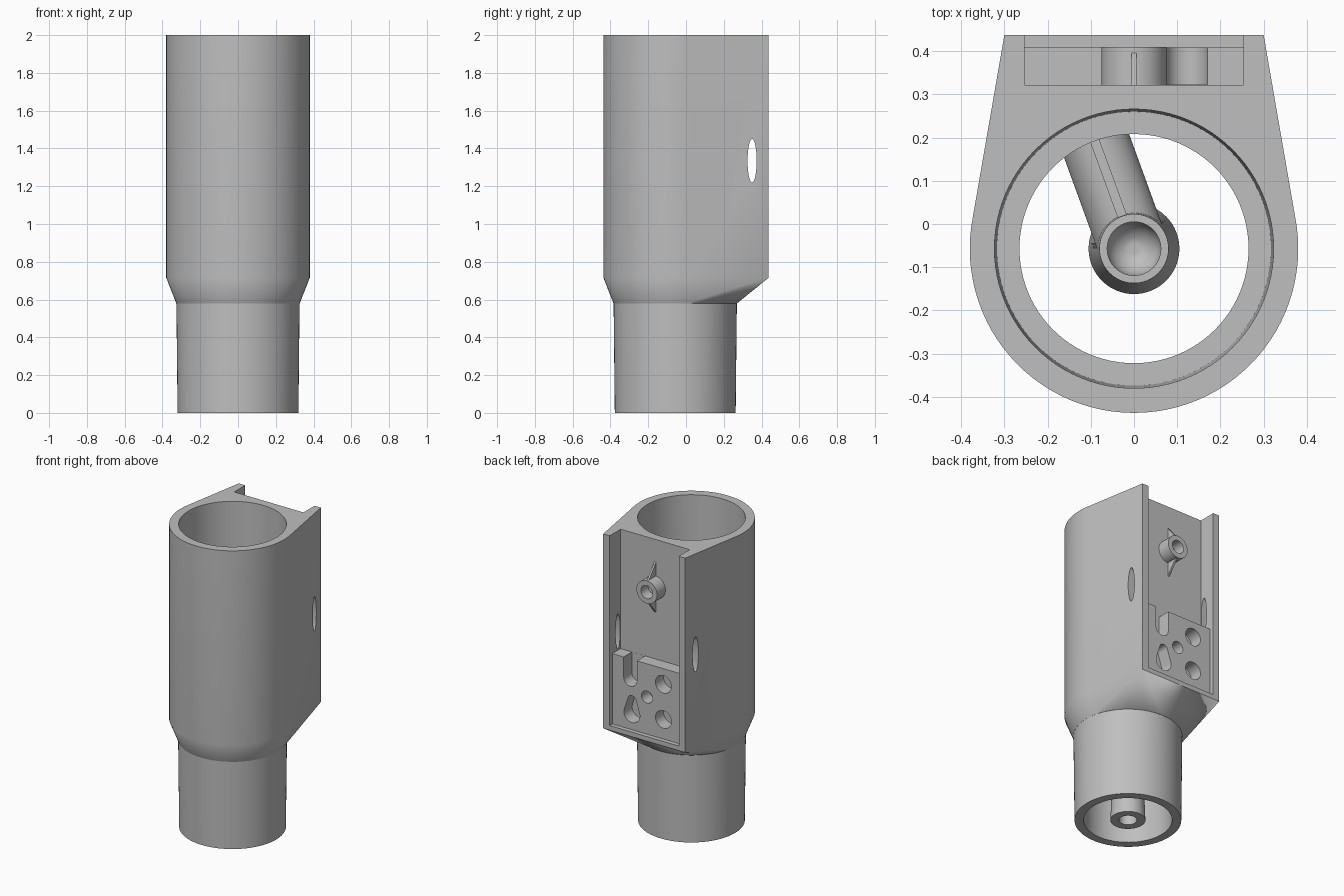
import bpy, bmesh, math
from mathutils import Vector

cube = bpy.data.objects.get("Cube")
if cube:
    bpy.data.objects.remove(cube, do_unlink=True)

CY = -0.057                      # axis of the tube
UP, BACK, SIDE = Vector((0, 0, 1)), Vector((0, 1, 0)), Vector((1, 0, 0))

grey = bpy.data.materials.new("plain grey")
grey.use_nodes = True
grey.diffuse_color = (0.52, 0.52, 0.52, 1)
grey.node_tree.nodes["Principled BSDF"].inputs["Base Color"].default_value = grey.diffuse_color


def ring(center, r, axis=UP, n=96):
    """Points of a circle about an axis."""
    q = Vector(axis).to_track_quat('Z', 'Y')
    return [Vector(center) + q @ Vector((r * math.cos(t), r * math.sin(t), 0))
            for t in (2 * math.pi * i / n for i in range(n))]


def hull(name, pts):
    """Convex solid around the given points."""
    bm = bmesh.new()
    for p in pts:
        bm.verts.new(p)
    bmesh.ops.convex_hull(bm, input=bm.verts[:])
    bmesh.ops.delete(bm, geom=[v for v in bm.verts if not v.link_faces], context='VERTS')
    bmesh.ops.dissolve_limit(bm, angle_limit=0.001, verts=bm.verts[:], edges=bm.edges[:])
    bmesh.ops.recalc_face_normals(bm, faces=bm.faces[:])
    mesh = bpy.data.meshes.new(name)
    bm.to_mesh(mesh)
    bm.free()
    mesh.materials.append(grey)
    ob = bpy.data.objects.new(name, mesh)
    bpy.context.collection.objects.link(ob)
    return ob


def rod(name, a, b, r1, r2=None, n=96):
    axis = Vector(b) - Vector(a)
    return hull(name, ring(a, r1, axis, n) + ring(b, r1 if r2 is None else r2, axis, n))


def box(name, x, y, z):
    return hull(name, [(i, j, k) for i in x for j in y for k in z])


def activate(ob):
    bpy.ops.object.select_all(action='DESELECT')
    bpy.context.view_layer.objects.active = ob
    ob.select_set(True)


def combine(target, tool, operation='DIFFERENCE'):
    m = target.modifiers.new("bool", 'BOOLEAN')
    m.operation, m.solver, m.object = operation, 'EXACT', tool
    activate(target)
    bpy.ops.object.modifier_apply(modifier=m.name)
    bpy.data.objects.remove(tool, do_unlink=True)


def finish(ob):
    activate(ob)
    bpy.ops.object.shade_smooth_by_angle(angle=math.radians(30))
    w = ob.modifiers.new("even shading", 'WEIGHTED_NORMAL')
    w.keep_sharp = True


# Housing: round front, flat back, tapering into the spigot
outline = []
for z in (0.715, 2):
    outline += ring((0, CY, z), 0.38) + [Vector((s * 0.3, 0.437, z)) for s in (-1, 1)]
housing = hull("housing", outline + ring((0, CY, 0.58), 0.327))
combine(housing, rod("spigot", (0, CY, 0), (0, CY, 0.6), 0.32, 0.3265), 'UNION')

# Bore, tapered socket, rear recess and oval side slots
combine(housing, rod("bore", (0, CY, -0.1), (0, CY, 2.1), 0.265))
combine(housing, rod("socket", (0, CY, 1.42), (0, CY, 2.01), 0.317, 0.323))
combine(housing, box("recess", (-0.253, 0.253), (0.322, 0.5), (0.745, 2.1)))
slot = [(x, 0.35 + 0.024 * math.cos(t), 1.335 + 0.115 * math.sin(t))
        for x in (-0.5, 0.5) for t in (math.tau * i / 64 for i in range(64))]
combine(housing, hull("slot", slot))
finish(housing)

# Mounting block in the recess, with its holes and notch
block = box("mounting_block", (-0.254, 0.254), (0.32, 0.408), (0.744, 1.21))


def drill(circles):
    pts = []
    for x, z, r in circles:
        for y in (0.3225, 0.5):
            pts += ring((x, y, z), r, BACK, 48)
    combine(block, hull("drill", pts))


drill([(-0.12, 1.106, 0.058)])
drill([(-0.12, 0.874, 0.058)])
drill([(0, 0.99, 0.04)])
drill([(0.11, 0.85, 0.058), (0.11, 0.94, 0.03)])
drill([(0.122, 1.077, 0.048), (0.122, 1.3, 0.048)])
finish(block)

# Screw boss with upper and lower gussets
boss = rod("screw_boss", (0, 0.318, 1.685), (0, 0.41, 1.685), 0.075)
gusset = [(x, y, 1.685 + s * h) for x in (-0.006, 0.006) for s in (-1, 1)
          for y, h in ((0.318, 0.165), (0.322, 0.165), (0.4, 0.07), (0.318, 0.07))]
combine(boss, hull("gusset", gusset), 'UNION')
combine(boss, rod("screw_hole", (0, 0.335, 1.685), (0, 0.5, 1.685), 0.043))
finish(boss)

# Central post: tapered, bored from below, cupped on top
post = rod("central_post", (0, CY, 0), (0, CY, 0.66), 0.105, 0.08)
reach = Vector((-math.sin(math.radians(20)), math.cos(math.radians(20)), 0))
root = Vector((0, CY, 0.52))
combine(post, rod("support_arm", root, root + reach * 0.29, 0.08), 'UNION')
across = reach.cross(UP) * 0.011
rib = [root + reach * d + across * s + UP * h
       for d in (0.04, 0.285) for s in (-1, 1) for h in (0, 0.12)]
combine(post, hull("arm_rib", rib), 'UNION')
combine(post, rod("lower_bore", (0, CY, -0.1), (0, CY, 0.42), 0.054))
cup = ring((0, CY, 0.8), 0.062)
for i in range(8):
    a = math.pi / 2 * i / 8
    cup += ring((0, CY, 0.58 - 0.062 * math.sin(a)), 0.062 * math.cos(a))
combine(post, hull("cup", cup))
finish(post)
